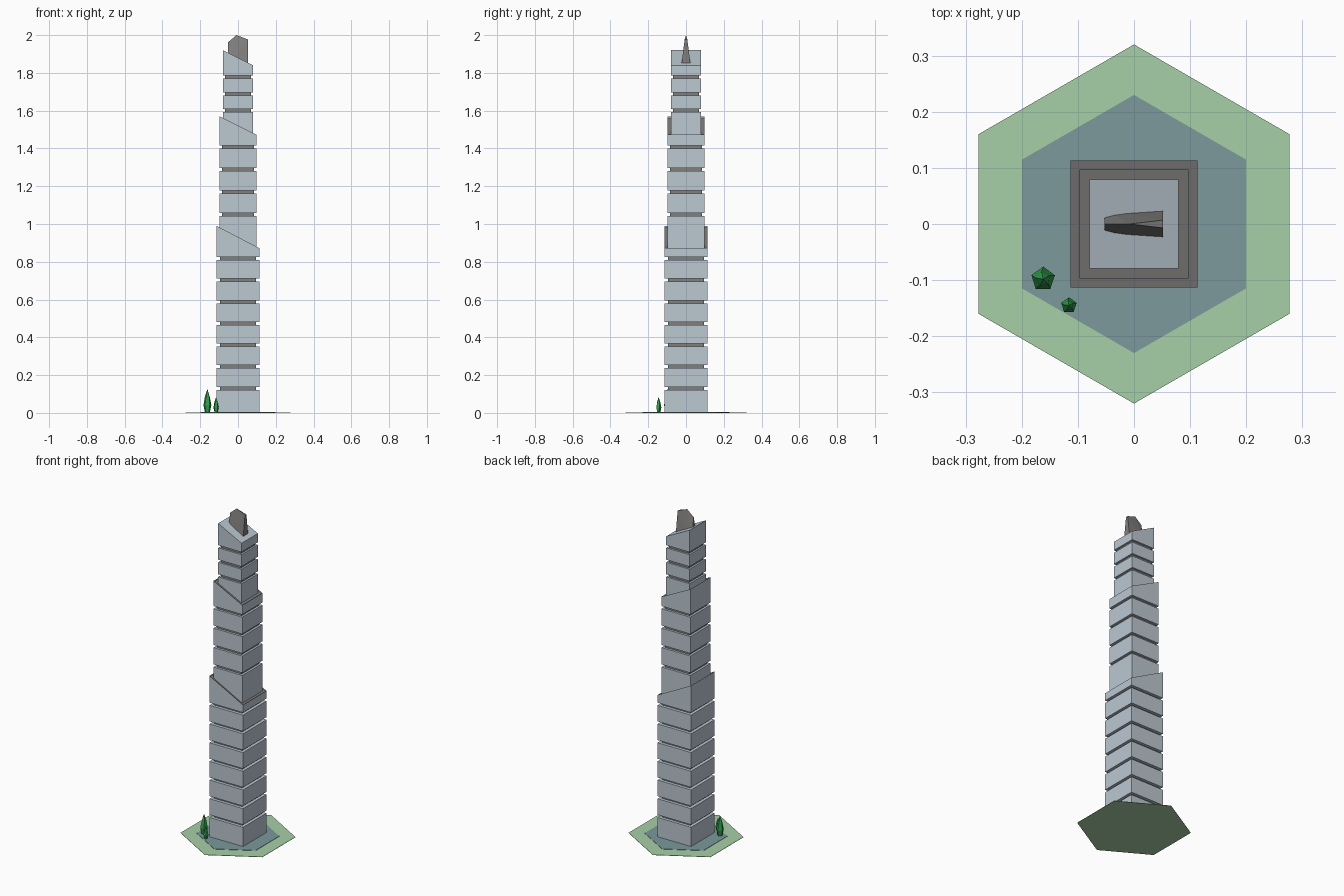
import bpy, bmesh
from math import sin, cos, pi

cube = bpy.data.objects.get("Cube")
if cube:
    bpy.data.objects.remove(cube, do_unlink=True)


def material(name, r, g, b):
    m = bpy.data.materials.new(name)
    m.use_nodes = True
    m.diffuse_color = (r, g, b, 1)
    m.node_tree.nodes["Principled BSDF"].inputs["Base Color"].default_value = (r, g, b, 1)
    return m


glass = material("pale blue grey", 0.50, 0.58, 0.64)
dark = material("dark grey", 0.22, 0.215, 0.21)
lawn_green = material("lawn green", 0.39, 0.63, 0.39)
paving = material("slate paving", 0.20, 0.32, 0.33)
leaf = material("leaf green", 0.03, 0.34, 0.07)


def finish(name, bm, *mats):
    bmesh.ops.recalc_face_normals(bm, faces=bm.faces)
    mesh = bpy.data.meshes.new(name)
    bm.to_mesh(mesh)
    bm.free()
    for m in mats:
        mesh.materials.append(m)
    ob = bpy.data.objects.new(name, mesh)
    bpy.context.collection.objects.link(ob)
    return ob


def loft(bm, rings, cap_top=True):
    """Skin equal-length rings of points and close both ends."""
    rows = [[bm.verts.new(p) for p in ring] for ring in rings]
    n = len(rows[0])
    for lo, hi in zip(rows, rows[1:]):
        for i in range(n):
            j = (i + 1) % n
            bm.faces.new((lo[i], lo[j], hi[j], hi[i]))
    bm.faces.new(rows[0][::-1])
    return bm.faces.new(rows[-1])


def square(r, z_left, z_right):
    return [(-r, -r, z_left), (r, -r, z_right), (r, r, z_right), (-r, r, z_left)]


def polygon(n, r, z, turn=0.0):
    return [(r * cos(2 * pi * i / n + turn), r * sin(2 * pi * i / n + turn), z) for i in range(n)]


# Hexagonal ground
for name, r, z0, z1, mat in (("lawn", 0.32, 0, 0.002, lawn_green),
                             ("plaza", 0.23, 0.001, 0.004, paving)):
    bm = bmesh.new()
    loft(bm, [polygon(6, r, z0, pi / 6), polygon(6, r, z1, pi / 6)])
    finish(name, bm, mat)


# Tower tiers: stacked blocks around a dark core, ending in a sloping roof
def tier(name, r, core, base, first, last, count, high, low, recessed):
    half = 0.008
    joints = [first + (last - first) * i / (count - 1) for i in range(count)]
    bm = bmesh.new()
    bottoms = [base] + [z + half for z in joints]
    for b, t in zip(bottoms, joints):
        loft(bm, [square(r, b, b), square(r, t - half, t - half)])
    roof = loft(bm, [square(r, bottoms[-1], bottoms[-1]), square(r, high, low)])
    if recessed:
        # Thin parapet around a sunken dark roof
        bmesh.ops.inset_region(bm, faces=[roof], thickness=0.009)
        sunk = bmesh.ops.extrude_discrete_faces(bm, faces=[roof])["faces"][0]
        sunk.material_index = 1
        inner = list(sunk.verts)
        rim = [v for v in bm.verts if v not in inner]
        for v in inner:
            near = min(rim, key=lambda o: (o.co - v.co).length)
            v.co.z -= 0.008
    finish(name + "_blocks", bm, glass, dark)
    bm = bmesh.new()
    loft(bm, [square(core, base, base), square(core, joints[-1] + 0.02, joints[-1] + 0.02)])
    finish(name + "_core", bm, dark)


tier("lower_tier", 0.1135, 0.095, 0.003, 0.13, 0.817, 7, 0.99, 0.872, True)
tier("middle_tier", 0.0975, 0.084, 0.85, 1.05, 1.407, 4, 1.57, 1.473, True)
tier("upper_tier", 0.079, 0.068, 1.45, 1.60, 1.778, 3, 1.92, 1.84, False)

# Wedge-shaped crown with a pointed ridge
crown = bmesh.new()
for p in ((-0.053, 0, 1.962), (-0.008, 0, 2.0)):
    crown.verts.new(p)
for side in (-1, 1):
    crown.verts.new((-0.053, side * 0.026, 1.83))
    crown.verts.new((0.052, side * 0.026, 1.83))
    crown.verts.new((0.052, side * 0.007, 1.977))
bmesh.ops.convex_hull(crown, input=crown.verts)
finish("crown", crown, dark)

# Faceted conifers
for name, x, y, r, h in (("large_tree", -0.162, -0.098, 0.022, 0.125),
                         ("small_tree", -0.116, -0.145, 0.0145, 0.082)):
    bm = bmesh.new()
    top = loft(bm, [polygon(5, r * 0.65, 0.003, 0.3), polygon(5, r, h * 0.32, 0.3),
                    polygon(5, r * 0.6, h * 0.68, 0.5)])
    bmesh.ops.poke(bm, faces=[top])
    bm.verts.ensure_lookup_table()
    bm.verts[-1].co.z = h
    tree = finish(name, bm, leaf)
    tree.location = (x, y, 0.002)
